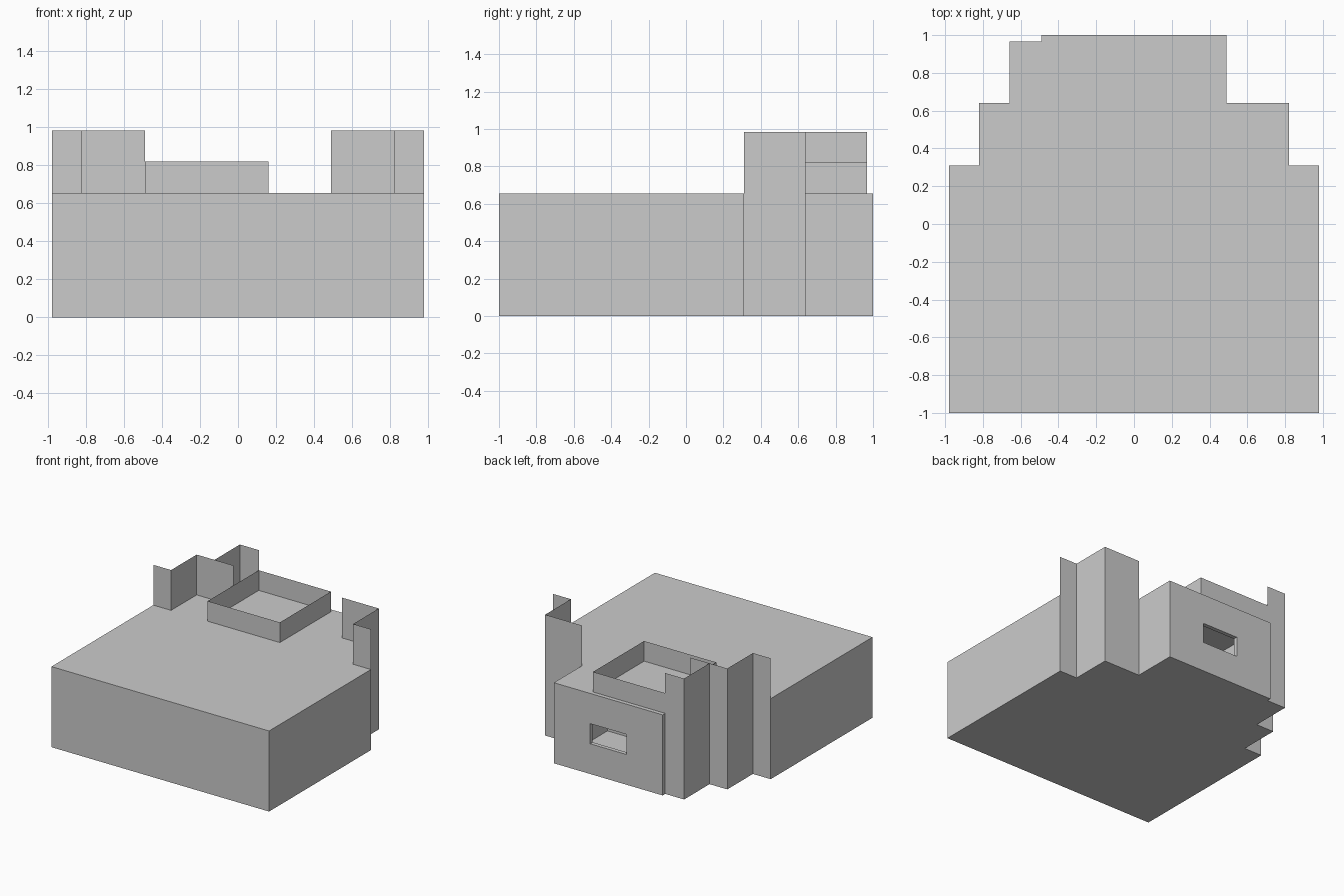
import bpy

if "Cube" in bpy.data.objects:
    bpy.data.objects.remove(bpy.data.objects["Cube"])

DECK, TOP, COLLAR = 0.656, 0.984, 0.82


def make(name, verts, faces):
    mesh = bpy.data.meshes.new(name)
    mesh.from_pydata(verts, [], faces)
    mesh.update()
    obj = bpy.data.objects.new(name, mesh)
    bpy.context.collection.objects.link(obj)
    return obj


def strip(name, path, z0, z1, closed=False):
    """Thin upright wall following a plan path."""
    n = len(path)
    verts = [(x, y, z) for z in (z0, z1) for x, y in path]
    count = n if closed else n - 1
    faces = [(i, (i + 1) % n, n + (i + 1) % n, n + i) for i in range(count)]
    return make(name, verts, faces)


# Stepped plan used for the floor and the deck
plan = [(-0.98, -1), (0.98, -1), (0.98, 0.31), (0.82, 0.31), (0.82, 0.64),
        (0.49, 0.64), (0.49, 0.967), (-0.66, 0.967), (-0.66, 0.64),
        (-0.82, 0.64), (-0.82, 0.31), (-0.98, 0.31)]
order = list(range(len(plan)))
make("floor", [(x, y, 0) for x, y in plan], [order[::-1]])
make("deck", [(x, y, DECK) for x, y in plan], [order])

# Low outer walls around the front and sides, and the short back return
strip("outer_walls", [(-0.98, 0.31), (-0.98, -1), (0.98, -1), (0.98, 0.31)], 0, DECK)

# Tall stepped walls on both back corners
for side, sx in (("left", -1), ("right", 1)):
    path = [(0.98, 0.31), (0.82, 0.31), (0.82, 0.64), (0.49, 0.64)]
    pts = [(sx * x, y) for x, y in path]
    strip(side + "_stepped_wall", pts[::-sx], 0, TOP)
strip("left_rear_wall", [(-0.49, 0.967), (-0.66, 0.967), (-0.66, 0.64)], 0, TOP)

# Inner chamber seen through the window
strip("chamber_walls", [(0.49, 0.967), (0.49, 0.31), (-0.49, 0.31), (-0.49, 0.967)], 0, DECK)

# Open square collar on the deck
strip("deck_collar", [(-0.49, 0.31), (0.16, 0.31), (0.16, 0.967), (-0.49, 0.967)],
      DECK, COLLAR, closed=True)

# Back panel: thick plate with a rectangular window
rings = [(0.49, 0, DECK, 1.0), (0.163, 0.246, 0.41, 1.0),
         (0.163, 0.246, 0.41, 0.967), (0.49, 0, DECK, 0.967)]
verts = [(x, y, z) for w, a, b, y in rings
         for x, z in ((-w, a), (w, a), (w, b), (-w, b))]
faces = []
for r in range(4):
    for i in range(4):
        j, s = (i + 1) % 4, (r + 1) % 4
        faces.append((r * 4 + i, s * 4 + i, s * 4 + j, r * 4 + j))
make("back_window_panel", verts, faces)
